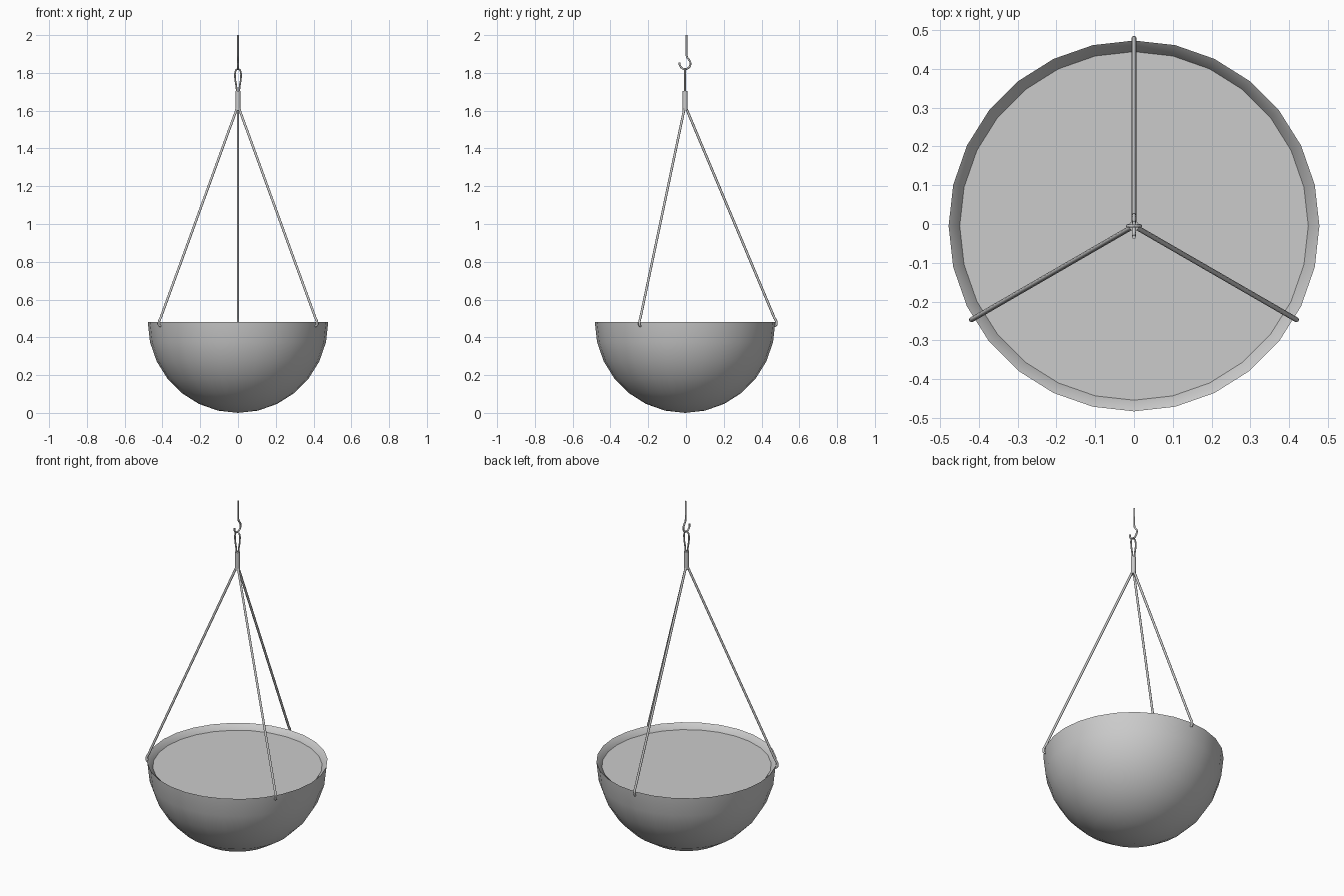
import bpy, bmesh, math
from mathutils import Vector

if "Cube" in bpy.data.objects:
    bpy.data.objects.remove(bpy.data.objects["Cube"])

grey = bpy.data.materials.new("plain grey")
grey.use_nodes = True
grey.diffuse_color = (0.6, 0.6, 0.6, 1)
grey.node_tree.nodes["Principled BSDF"].inputs["Base Color"].default_value = (0.6, 0.6, 0.6, 1)

CENTRE_Y = -0.005
RADIUS, RIM_Z, SIDES = 0.478, 0.482, 28


def lathe(name, profile, sides, angle=40):
    """Spin an (r, z) profile around the vertical axis of the planter."""
    bm = bmesh.new()
    verts = [bm.verts.new((r, 0, z)) for r, z in profile]
    edges = [bm.edges.new(pair) for pair in zip(verts, verts[1:])]
    bmesh.ops.spin(bm, geom=verts + edges, cent=(0, 0, 0), axis=(0, 0, 1),
                   angle=math.tau, steps=sides)
    bmesh.ops.remove_doubles(bm, verts=bm.verts, dist=0.0005)
    bmesh.ops.recalc_face_normals(bm, faces=bm.faces)
    mesh = bpy.data.meshes.new(name)
    bm.to_mesh(mesh)
    bm.free()
    ob = bpy.data.objects.new(name, mesh)
    bpy.context.collection.objects.link(ob)
    ob.location.y = CENTRE_Y
    finish(ob, angle)
    return ob


def finish(ob, angle):
    ob.data.materials.append(grey)
    bpy.ops.object.select_all(action='DESELECT')
    ob.select_set(True)
    bpy.context.view_layer.objects.active = ob
    bpy.ops.object.shade_smooth_by_angle(angle=math.radians(angle))


def wire(name, points, radius, cyclic=False):
    """Round wire along a path, turned into a mesh."""
    curve = bpy.data.curves.new(name, 'CURVE')
    curve.dimensions = '3D'
    curve.bevel_depth = radius
    curve.bevel_resolution = 2
    curve.use_fill_caps = True
    spline = curve.splines.new('POLY')
    spline.points.add(len(points) - 1)
    for p, co in zip(spline.points, points):
        p.co = (*co, 1)
    spline.use_cyclic_u = cyclic
    ob = bpy.data.objects.new(name, curve)
    bpy.context.collection.objects.link(ob)
    bpy.ops.object.select_all(action='DESELECT')
    ob.select_set(True)
    bpy.context.view_layer.objects.active = ob
    bpy.ops.object.convert(target='MESH')
    ob = bpy.context.object
    ob.name = name
    finish(ob, 50)


# Half-round bowl with an inward sloping lip
steps = [math.radians(90 * i / 7) for i in range(8)]
outer = [(RADIUS * math.sin(a), RIM_Z * (1 - math.cos(a))) for a in steps]
lathe("bowl", outer + [(0.45, RIM_Z - 0.027), (0.445, RIM_Z - 0.05)], SIDES)

# Flat fill inside the bowl
lathe("soil", [(0, RIM_Z - 0.03), (0.451, RIM_Z - 0.03)], SIDES)

# Three hanger rods, each bent into the bowl wall at the bottom
rod_profile = [(0.003, 1.62), (0.472, 0.505), (0.483, 0.485), (0.484, 0.468),
               (0.478, 0.46), (0.462, 0.462)]
for label, degrees in (("back", 90), ("right", 210), ("left", 330)):
    d = Vector((math.cos(math.radians(degrees)), math.sin(math.radians(degrees)), 0))
    wire(label + "_hanger_rod",
         [d * r + Vector((0, CENTRE_Y, z)) for r, z in rod_profile], 0.0065)

# Sleeve that gathers the rods
lathe("sleeve", [(0, 1.6), (0.013, 1.6), (0.013, 1.705), (0, 1.705)], 16)

# Teardrop loop above the sleeve
side = [(0.005, 1.69), (0.009, 1.73), (0.015, 1.765), (0.0165, 1.795), (0.012, 1.815)]
loop = side + [(0, 1.823)] + [(-x, z) for x, z in reversed(side)]
wire("top_loop", [(x, CENTRE_Y, z) for x, z in loop], 0.0045)

# Ceiling hook
arc = [math.radians(40 - 230 * i / 12) for i in range(13)]
hook = [(0.002, 2.0), (0.002, 1.895), (0.006, 1.882)]
hook += [(CENTRE_Y + 0.029 * math.cos(a), 1.849 + 0.029 * math.sin(a)) for a in arc]
wire("ceiling_hook", [(0, y, z) for y, z in hook], 0.005)
